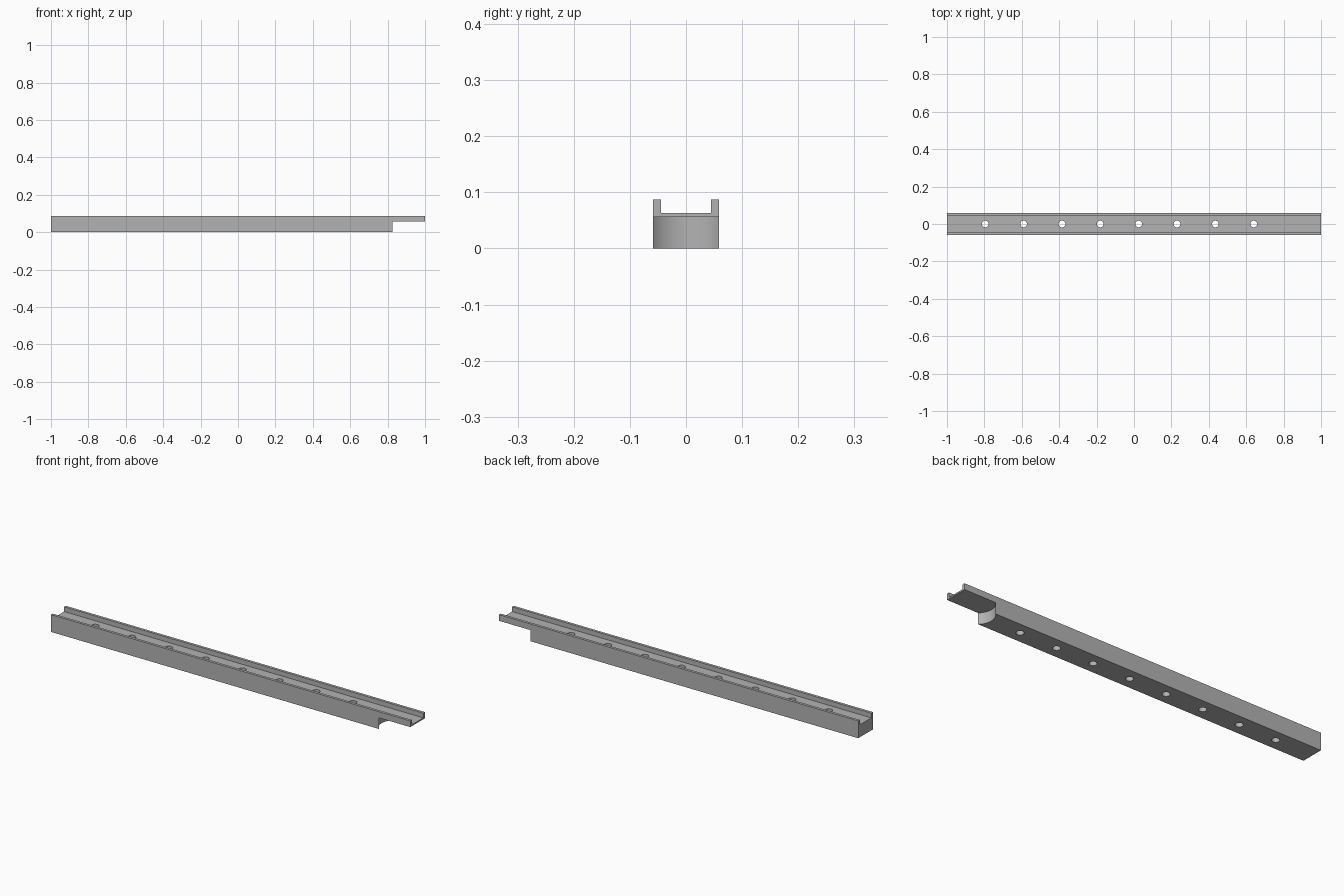
import bpy, bmesh, math
from mathutils import Vector

cube = bpy.data.objects.get("Cube")
if cube:
    bpy.data.objects.remove(cube, do_unlink=True)

HALF_W, INNER_W = 0.0585, 0.045      # half widths of the rail and its channel
TOP, FLOOR, LEDGE = 0.087, 0.063, 0.056
NOTCH_X, NOTCH_DEPTH = 0.825, 0.025  # scooped step under the +x end
HOLE_R, HOLE_START, HOLE_STEP = 0.018, -0.795, 0.205

gray = bpy.data.materials.new("plain gray")
gray.use_nodes = True
color = (0.45, 0.45, 0.45, 1)
gray.diffuse_color = color
gray.node_tree.nodes["Principled BSDF"].inputs["Base Color"].default_value = color


def prism(name, outline, sweep):
    """Extrude a closed outline of 3D points along a vector."""
    bm = bmesh.new()
    face = bm.faces.new([bm.verts.new(p) for p in outline])
    ext = bmesh.ops.extrude_face_region(bm, geom=[face], use_keep_orig=True)
    verts = [g for g in ext["geom"] if isinstance(g, bmesh.types.BMVert)]
    bmesh.ops.translate(bm, verts=verts, vec=sweep)
    bmesh.ops.recalc_face_normals(bm, faces=bm.faces)
    mesh = bpy.data.meshes.new(name)
    bm.to_mesh(mesh)
    bm.free()
    mesh.materials.append(gray)
    obj = bpy.data.objects.new(name, mesh)
    bpy.context.collection.objects.link(obj)
    return obj


def cut(target, cutter):
    mod = target.modifiers.new(cutter.name, "BOOLEAN")
    mod.operation, mod.solver, mod.object = "DIFFERENCE", "EXACT", cutter
    bpy.context.view_layer.objects.active = target
    bpy.ops.object.modifier_apply(modifier=mod.name)
    bpy.data.objects.remove(cutter, do_unlink=True)


# U-shaped rail
half = [(HALF_W, 0), (HALF_W, TOP), (INNER_W, TOP), (INNER_W, FLOOR)]
section = half + [(-y, z) for y, z in reversed(half)]
rail = prism("channel_rail", [(-1, y, z) for y, z in section], Vector((2, 0, 0)))

# Concave step under the +x end
radius = (HALF_W ** 2 + NOTCH_DEPTH ** 2) / (2 * NOTCH_DEPTH)
center = NOTCH_X - NOTCH_DEPTH + radius
reach = math.asin(HALF_W / radius) * 1.1
arc = [(center - radius * math.cos(a), radius * math.sin(a), -0.1)
       for a in (reach * (i / 12 - 1) for i in range(25))]
side = arc[-1][1]
notch = prism("notch_cutter", arc + [(1.1, side, -0.1), (1.1, -side, -0.1)],
              Vector((0, 0, 0.1 + LEDGE)))
cut(rail, notch)

# Row of screw holes
for i in range(8):
    x = HOLE_START + i * HOLE_STEP
    ring = [(x + HOLE_R * math.cos(a), HOLE_R * math.sin(a), -0.1)
            for a in (math.tau * k / 24 for k in range(24))]
    cut(rail, prism("hole_cutter", ring, Vector((0, 0, 0.3))))

# Smooth the holes and scoop, keep the edges crisp
bpy.ops.object.select_all(action="DESELECT")
rail.select_set(True)
bpy.context.view_layer.objects.active = rail
bpy.ops.object.shade_smooth_by_angle(angle=math.radians(30))
